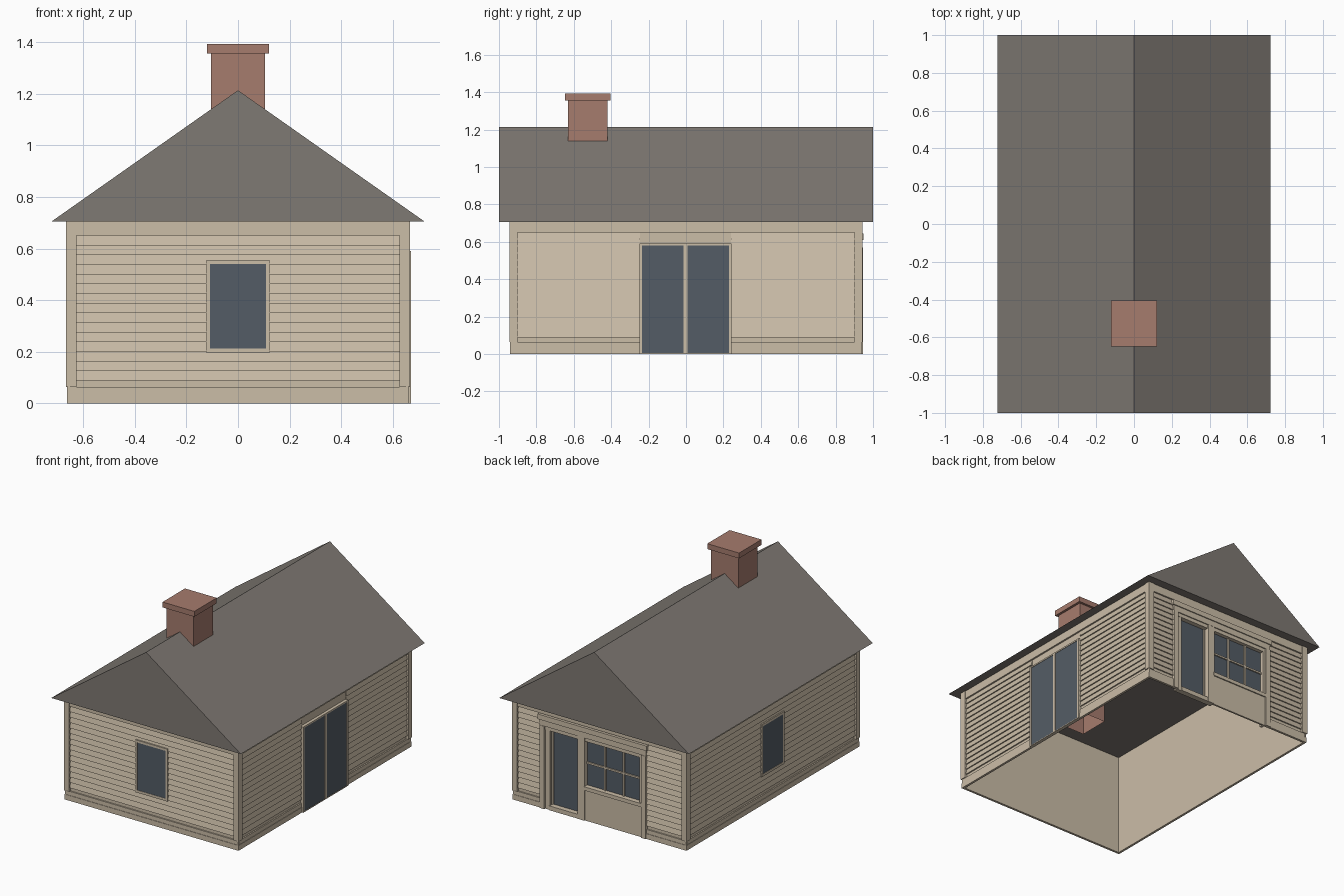
import bpy
import bmesh
from mathutils import Vector

if "Cube" in bpy.data.objects:
    bpy.data.objects.remove(bpy.data.objects["Cube"], do_unlink=True)

HX, HY, TOP = 0.65, 0.928, 0.705      # wall core half sizes and wall height


def material(name, color):
    m = bpy.data.materials.new(name)
    m.diffuse_color = (*color, 1)
    m.use_nodes = True
    bsdf = m.node_tree.nodes["Principled BSDF"]
    bsdf.inputs["Base Color"].default_value = (*color, 1)
    bsdf.inputs["Roughness"].default_value = 0.9
    return m


CREAM = material("cream_wood", (0.60, 0.51, 0.39))
GLASS = material("dark_glass", (0.088, 0.108, 0.132))
SHINGLE = material("grey_shingle", (0.212, 0.192, 0.172))
BRICK = material("red_brick", (0.38, 0.20, 0.155))

# Each wall maps (along, outward offset from core, height) to world space
WALLS = {
    "front": lambda u, d, z: Vector((u, -HY - d, z)),
    "back": lambda u, d, z: Vector((u, HY + d, z)),
    "right": lambda u, d, z: Vector((HX + d, u, z)),
    "left": lambda u, d, z: Vector((-HX - d, u, z)),
}


def prism(bm, profile, place, a, b):
    """Closed prism: a (depth, height) profile swept along a wall from a to b."""
    ends = [[bm.verts.new(place(u, d, z)) for d, z in profile] for u in (a, b)]
    n = len(profile)
    for loop in ends:
        bm.faces.new(loop)
    for i in range(n):
        j = (i + 1) % n
        bm.faces.new((ends[0][i], ends[0][j], ends[1][j], ends[1][i]))


def box(bm, place, u, d, z):
    prism(bm, [(d[0], z[0]), (d[1], z[0]), (d[1], z[1]), (d[0], z[1])], place, *u)


def finish(name, bm, mat):
    bmesh.ops.recalc_face_normals(bm, faces=bm.faces)
    mesh = bpy.data.meshes.new(name)
    bm.to_mesh(mesh)
    bm.free()
    mesh.materials.append(mat)
    obj = bpy.data.objects.new(name, mesh)
    bpy.context.collection.objects.link(obj)
    return obj


def boxes(name, wall, mat, parts):
    bm = bmesh.new()
    for u, d, z in parts:
        box(bm, WALLS[wall], u, d, z)
    return finish(name, bm, mat)


def siding(name, wall, spans):
    """Overlapping tapered boards over each horizontal span."""
    bm = bmesh.new()
    rows, low, high = 15, 0.088, 0.65
    step = (high - low) / rows
    for a, b in spans:
        for i in range(rows):
            z = low + i * step
            prism(bm, [(0, z), (0.009, z), (0.001, z + step), (0, z + step)],
                  WALLS[wall], a, b)
    return finish(name, bm, CREAM)


# Wall sheets, open underneath; the back one leaves room for the shopfront
SHEET = (-0.004, 0)
for wall, half in (("front", HX), ("right", HY), ("left", HY)):
    boxes(wall + "_wall", wall, CREAM, [((-half, half), SHEET, (0, TOP))])
boxes("back_wall", "back", CREAM, [
    ((-HX, -0.305), SHEET, (0, TOP)),
    ((0.38, HX), SHEET, (0, TOP)),
    ((-0.305, 0.38), SHEET, (0.56, TOP)),
    ((-0.305, 0.14), (-0.004, 0.008), (0, 0.22)),
])

# Clapboards
inner_x, inner_y = 0.625, 0.902
siding("front_siding", "front", [(-inner_x, inner_x)])
siding("left_siding", "left", [(-inner_y, inner_y)])
siding("right_siding", "right", [(-inner_y, -0.245), (0.24, inner_y)])
siding("back_siding", "back", [(-inner_x, -0.355), (0.455, inner_x)])

# Plinth, frieze and corner boards on every wall
gaps = {"right": (-0.245, 0.24), "back": (-0.355, 0.455)}
for wall in WALLS:
    half, inner = (HX, inner_x) if wall in ("front", "back") else (HY, inner_y)
    edge = half + 0.012
    gap = gaps.get(wall)
    spans = [(-edge, gap[0]), (gap[1], edge)] if gap else [(-edge, edge)]
    boxes(wall + "_plinth", wall, CREAM,
          [(s, (0, d), z) for s in spans
           for d, z in ((0.012, (0, 0.036)), (0.009, (0.036, 0.064)))])
    post = half + 0.016
    trim = [((-post, post), (0, 0.012), (0.65, TOP))]
    trim += [(s, (0, 0.016), (0.064, TOP)) for s in ((-post, -inner), (inner, post))]
    boxes(wall + "_trim_boards", wall, CREAM, trim)


# Plain framed windows on the front and left walls
for wall in ("front", "left"):
    u, z = 0.109, (0.212, 0.54)
    frame = [(s, (0, 0.014), (0.195, 0.556)) for s in ((-0.122, -u), (u, 0.122))]
    frame += [((-u, u), (0, 0.014), s) for s in ((0.195, z[0]), (z[1], 0.556))]
    boxes(wall + "_window_frame", wall, CREAM, frame)
    boxes(wall + "_window_glass", wall, GLASS, [((-u, u), (0.009, 0.012), z)])

# Double glass doors on the right wall
boxes("double_door_frame", "right", CREAM,
      [(s, (0, 0.021), (0, 0.58)) for s in
       ((-0.248, -0.234), (-0.014, 0.008), (0.229, 0.243))]
      + [((-0.248, 0.243), (0, 0.021), (0.58, 0.59)),
         ((-0.248, 0.243), (0, 0.021), (0, 0.005))])
boxes("double_door_glass", "right", GLASS,
      [(s, (0.012, 0.018), (0.005, 0.58)) for s in ((-0.234, -0.014), (0.008, 0.229))])

# Shopfront on the back wall: cornice, posts, sill, recessed door and window
DEEP = -0.028
boxes("shopfront_cornice", "back", CREAM, [
    ((-0.365, 0.465), (0, 0.022), (0.61, 0.645)),
    ((-0.355, 0.455), (0, 0.015), (0.57, 0.61)),
])
boxes("shopfront_posts", "back", CREAM, [
    ((-0.355, -0.318), (0, 0.018), (0, 0.57)),
    ((0.418, 0.455), (0, 0.018), (0, 0.57)),
    ((0.115, 0.165), (DEEP, 0.014), (0, 0.57)),
    ((-0.318, -0.302), (DEEP, 0.008), (0, 0.57)),
    ((0.382, 0.418), (DEEP, 0.006), (0, 0.57)),
    ((-0.318, 0.418), (DEEP, 0.008), (0.545, 0.57)),
])
boxes("shopfront_sill", "back", CREAM, [
    ((-0.318, 0.12), (DEEP, 0.016), (0.21, 0.235)),
    ((0.165, 0.385), (DEEP, 0.012), (0, 0.03)),
])
boxes("shopfront_muntins", "back", CREAM,
      [((u - 0.006, u + 0.006), (-0.02, -0.008), (0.235, 0.545)) for u in (-0.165, -0.025)]
      + [((-0.302, 0.115), (-0.02, -0.009), (0.385, 0.397))])
boxes("shop_window_glass", "back", GLASS, [((-0.302, 0.115), (-0.022, -0.018), (0.235, 0.545))])
boxes("shop_door_glass", "back", GLASS, [((0.165, 0.382), (DEEP, -0.024), (0.03, 0.545))])
boxes("shop_door_frame", "back", CREAM, [
    ((0.165, 0.176), (DEEP, -0.018), (0.03, 0.545)),
    ((0.374, 0.382), (DEEP, -0.018), (0.03, 0.545)),
])

# Gabled roof as one solid prism, its underside forming the ceiling
bm = bmesh.new()
prism(bm, [(-0.722, TOP), (0.722, TOP), (0, 1.213)],
      lambda u, d, z: Vector((d, u, z)), -1, 1)
finish("gable_roof", bm, SHINGLE)


# Chimney: hollow shaft reaching below the ceiling, with a wider cap
def world(u, d, z):
    return Vector((u, d, z))


bm = bmesh.new()
box(bm, world, (-0.104, 0.104), (-0.632, -0.42), (0.55, 1.356))
bmesh.ops.recalc_face_normals(bm, faces=bm.faces)
bm.normal_update()
bmesh.ops.delete(bm, geom=[f for f in bm.faces if f.normal.z < -0.5], context="FACES")
finish("chimney_shaft", bm, BRICK)
bm = bmesh.new()
box(bm, world, (-0.121, 0.121), (-0.648, -0.404), (1.355, 1.392))
finish("chimney_cap", bm, BRICK)
